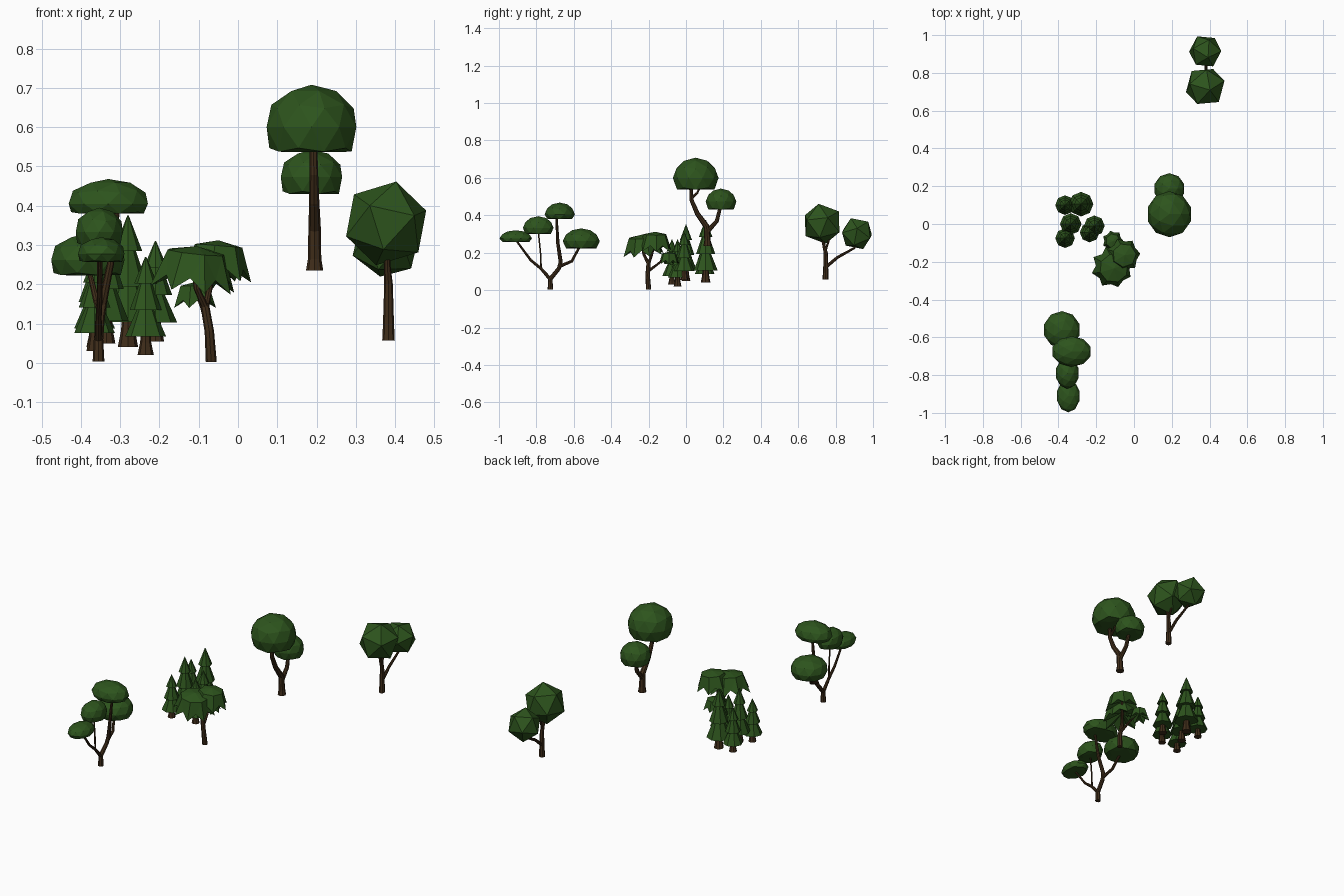
import bpy, bmesh, math
from mathutils import Vector, Euler


def material(name, color):
    m = bpy.data.materials.new(name)
    m.diffuse_color = (*color, 1)
    return m


LEAF = material("leaf_green", (0.026, 0.088, 0.012))
BARK = material("bark_brown", (0.050, 0.026, 0.010))


def finish(bm, name, mat):
    bmesh.ops.recalc_face_normals(bm, faces=bm.faces)
    me = bpy.data.meshes.new(name)
    bm.to_mesh(me)
    bm.free()
    me.materials.append(mat)
    ob = bpy.data.objects.new(name, me)
    bpy.context.collection.objects.link(ob)
    return ob


def limb(name, path, sides=8):
    """Tapered tube through (x, y, z, radius) points."""
    bm = bmesh.new()
    pts = [Vector(p[:3]) for p in path]
    rings = []
    for i, p in enumerate(pts):
        t = (pts[min(i + 1, len(pts) - 1)] - pts[max(i - 1, 0)]).normalized()
        if i == 0 and t.z > 0.8:
            t = Vector((0, 0, 1))
        u = t.cross(Vector((1, 0, 0))).normalized()
        v = t.cross(u)
        r = path[i][3]
        rings.append([bm.verts.new(p + r * (math.cos(a) * u + math.sin(a) * v))
                      for a in (2 * math.pi * k / sides for k in range(sides))])
    for a, b in zip(rings, rings[1:]):
        for k in range(sides):
            j = (k + 1) % sides
            bm.faces.new((a[k], a[j], b[j], b[k]))
    bm.faces.new(rings[0])
    bm.faces.new(rings[-1])
    return finish(bm, name, BARK)


def dome(name, c, rx, ry, z0, zmid, z1):
    """Faceted ball, flattened below."""
    bm = bmesh.new()
    bmesh.ops.create_icosphere(bm, subdivisions=2, radius=1)
    for v in bm.verts:
        x, y, z = v.co
        z = zmid + z * (z1 - zmid) if z > 0 else zmid + max(z / 0.53, -1) * (zmid - z0)
        v.co = (c[0] + x * rx, c[1] + y * ry, z)
    return finish(bm, name, LEAF)


def ball(name, c, r, rot):
    bm = bmesh.new()
    bmesh.ops.create_icosphere(bm, subdivisions=1, radius=r)
    m = Euler(rot).to_matrix()
    for v in bm.verts:
        v.co = m @ v.co + Vector(c)
    return finish(bm, name, LEAF)


def umbrella(name, c, r, h, n=7, tilt=(0, 0, 0)):
    """Drooping crown with a pointed rim; c is the apex."""
    bm = bmesh.new()
    m = Euler(tilt).to_matrix()

    def vert(rad, a, z):
        return bm.verts.new(Vector(c) + m @ Vector((rad * math.cos(a), rad * math.sin(a), z)))
    top, under = vert(0, 0, 0), vert(0, 0, -h * 0.5)
    mid = [vert(r * 0.68, 2 * math.pi * k / n, -h * 0.14) for k in range(n)]
    rim = [vert(r * (1.0 if k % 2 == 0 else 0.8), math.pi * k / n, -h * (1.0 if k % 2 == 0 else 0.7))
           for k in range(2 * n)]
    for k in range(n):
        j = (k + 1) % n
        a, b, d = rim[2 * k], rim[2 * k + 1], rim[2 * j]
        for f in ((top, mid[k], mid[j]), (mid[k], a, b), (mid[k], b, mid[j]),
                  (mid[j], b, d), (under, b, a), (under, d, b)):
            bm.faces.new(f)
    return finish(bm, name, LEAF)


def pine(i, x, y, base, top, r):
    """Three stacked skirts on a flared trunk."""
    h = top - base
    limb(f"pine_trunk_{i}", [(x, y, base, r * 0.40), (x, y, base + h * 0.13, r * 0.27),
                             (x, y, base + h * 0.35, r * 0.2)])
    bm = bmesh.new()
    for zb, zt, rb, rt in ((0.19, 0.50, 1.0, 0.36), (0.46, 0.76, 0.78, 0.26), (0.73, 1.0, 0.56, 0.03)):
        res = bmesh.ops.create_cone(bm, cap_ends=True, segments=8, radius1=r * rb,
                                    radius2=r * rt, depth=h * (zt - zb))
        bmesh.ops.translate(bm, verts=res["verts"], vec=(x, y, base + h * (zb + zt) / 2))
    finish(bm, f"pine_foliage_{i}", LEAF)


# Pine grove
for i, p in enumerate([(-0.365, 0.10, 0.04, 0.29, 0.052), (-0.28, 0.105, 0.04, 0.375, 0.065),
                       (-0.335, 0.0, 0.05, 0.35, 0.057), (-0.21, -0.01, 0.055, 0.31, 0.055),
                       (-0.365, -0.075, 0.03, 0.27, 0.052), (-0.235, -0.045, 0.02, 0.27, 0.052)]):
    pine(i, *p)

# Layered tree at the front
limb("layered_trunk", [(-0.355, -0.725, 0.004, 0.015), (-0.355, -0.725, 0.06, 0.012),
                       (-0.35, -0.68, 0.115, 0.011), (-0.345, -0.67, 0.15, 0.011),
                       (-0.325, -0.685, 0.25, 0.009), (-0.305, -0.693, 0.40, 0.006)])
limb("layered_branch_left", [(-0.355, -0.723, 0.055, 0.010), (-0.355, -0.775, 0.115, 0.008),
                             (-0.352, -0.83, 0.16, 0.007), (-0.35, -0.915, 0.275, 0.005)])
limb("layered_branch_thin", [(-0.355, -0.775, 0.115, 0.005), (-0.355, -0.778, 0.20, 0.004),
                             (-0.355, -0.79, 0.32, 0.004)])
limb("layered_branch_right", [(-0.348, -0.68, 0.125, 0.009), (-0.36, -0.61, 0.155, 0.008),
                              (-0.38, -0.565, 0.24, 0.006)])
dome("layered_crown_low", (-0.348, -0.91), 0.062, 0.087, 0.257, 0.277, 0.32)
dome("layered_crown_mid", (-0.353, -0.79), 0.063, 0.082, 0.30, 0.333, 0.395)
dome("layered_crown_top", (-0.33, -0.675), 0.106, 0.081, 0.38, 0.405, 0.468)
dome("layered_crown_side", (-0.382, -0.56), 0.098, 0.099, 0.223, 0.262, 0.33)

# Drooping tree with pointed crowns
limb("drooping_trunk", [(-0.068, -0.2, 0.002, 0.014), (-0.073, -0.205, 0.08, 0.012),
                        (-0.085, -0.2, 0.15, 0.011)])
limb("drooping_branch_left", [(-0.083, -0.2, 0.14, 0.010), (-0.105, -0.225, 0.19, 0.008),
                              (-0.115, -0.24, 0.27, 0.006)])
limb("drooping_branch_right", [(-0.083, -0.2, 0.14, 0.009), (-0.07, -0.18, 0.2, 0.007),
                               (-0.055, -0.165, 0.28, 0.006)])
limb("drooping_branch_back", [(-0.078, -0.203, 0.10, 0.008), (-0.09, -0.15, 0.14, 0.006),
                              (-0.11, -0.09, 0.19, 0.005)])
umbrella("drooping_crown_left", (-0.105, -0.235, 0.297), 0.112, 0.11, 8, (0.1, 0.08, 0.3))
umbrella("drooping_crown_right", (-0.05, -0.165, 0.312), 0.092, 0.10, 7, (0.0, 0.08, 0.1))
umbrella("drooping_crown_back", (-0.112, -0.09, 0.205), 0.056, 0.065, 7)

# Round-topped tall tree
limb("tall_trunk", [(0.195, 0.115, 0.235, 0.022), (0.195, 0.115, 0.265, 0.017),
                    (0.195, 0.11, 0.34, 0.016), (0.194, 0.06, 0.41, 0.013),
                    (0.193, 0.03, 0.48, 0.011), (0.192, 0.025, 0.58, 0.009)])
limb("tall_branch_right", [(0.195, 0.112, 0.31, 0.013), (0.193, 0.165, 0.37, 0.011),
                           (0.19, 0.185, 0.45, 0.009)])
limb("tall_twig", [(0.193, 0.03, 0.49, 0.007), (0.19, 0.06, 0.52, 0.006), (0.19, 0.08, 0.56, 0.005)])
dome("tall_crown_big", (0.187, 0.052), 0.12, 0.122, 0.537, 0.60, 0.708)
dome("tall_crown_small", (0.187, 0.187), 0.082, 0.082, 0.43, 0.473, 0.543)

# Ball-crowned tree at the back
limb("ball_trunk", [(0.383, 0.745, 0.057, 0.016), (0.383, 0.747, 0.10, 0.014),
                    (0.383, 0.747, 0.20, 0.011), (0.38, 0.735, 0.25, 0.008), (0.38, 0.72, 0.30, 0.006)])
limb("ball_branch", [(0.383, 0.75, 0.125, 0.009), (0.382, 0.81, 0.175, 0.008),
                     (0.378, 0.90, 0.225, 0.006), (0.376, 0.912, 0.27, 0.005)])
limb("ball_twig", [(0.382, 0.745, 0.21, 0.007), (0.38, 0.765, 0.27, 0.005), (0.38, 0.76, 0.31, 0.004)])
ball("ball_crown_big", (0.377, 0.728, 0.355), 0.111, (0.25, 0.15, 0.4))
ball("ball_crown_small", (0.377, 0.914, 0.302), 0.090, (0.4, 0.1, 0.2))
